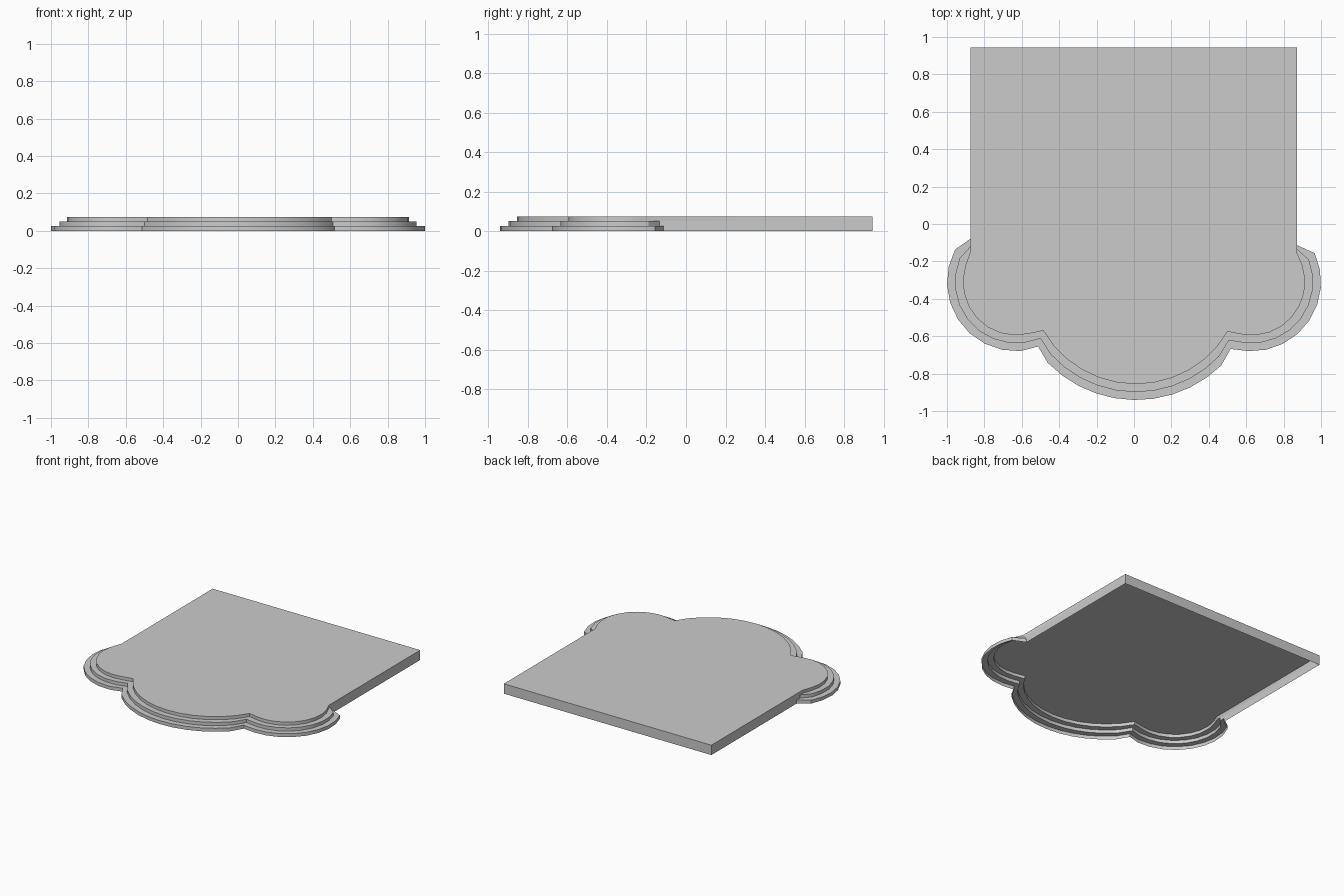
import bpy, bmesh, math

if "Cube" in bpy.data.objects:
    bpy.data.objects.remove(bpy.data.objects["Cube"])

BACK_Y, LEFT_X, RIGHT_X = 0.945, -0.875, 0.871
LOBE_X, LOBE_Y = 0.63, -0.31
BOW = (0.01, -0.283)
HEIGHTS = [0.0, 0.026, 0.051, 0.075]
# per tier: left join y, left notch, right notch, right join y
TIERS = [
    (-0.08, (-0.513, -0.655), (0.517, -0.668), -0.113),
    (-0.12, (-0.50, -0.612), (0.507, -0.622), -0.133),
    (-0.15, (-0.485, -0.57), (0.50, -0.575), -0.153),
]


def arc(start, end, centre, radius, n):
    """Counter-clockwise arc with fixed end points; the last point is left out."""
    a = math.atan2(start[1] - centre[1], start[0] - centre[0])
    b = math.atan2(end[1] - centre[1], end[0] - centre[0])
    if b < a:
        b += 2 * math.pi
    pts = [start]
    for i in range(1, n):
        t = a + (b - a) * i / n
        pts.append((centre[0] + radius * math.cos(t), centre[1] + radius * math.sin(t)))
    return pts


def outline(tier):
    """Left lobe, central bow and right lobe, closed by the two back corners."""
    left_y, left_notch, right_notch, right_y = TIERS[tier]
    inset = 0.0425 * tier
    start, end = (LEFT_X, left_y), (RIGHT_X, right_y)
    pts = arc(start, left_notch, (-LOBE_X, LOBE_Y), 0.37 - inset, 10)
    pts += arc(left_notch, right_notch, BOW, 0.658 - inset, 12)
    pts += arc(right_notch, end, (LOBE_X, LOBE_Y), 0.37 - inset, 10)
    return pts + [end, (RIGHT_X, BACK_Y), (LEFT_X, BACK_Y)]


bm = bmesh.new()
previous = None
for tier in range(3):
    pts = outline(tier)
    low = [bm.verts.new((x, y, HEIGHTS[tier])) for x, y in pts]
    high = [bm.verts.new((x, y, HEIGHTS[tier + 1])) for x, y in pts]
    n = len(pts)
    # risers and outer walls
    for i in range(n):
        j = (i + 1) % n
        bm.faces.new((low[i], low[j], high[j], high[i]))
    # treads follow only the curved front
    if previous:
        for i in range(n - 3):
            bm.faces.new((previous[i], previous[i + 1], low[i + 1], low[i]))
    previous = high
# top deck; the underside stays open
bm.faces.new(previous)
bmesh.ops.remove_doubles(bm, verts=bm.verts, dist=1e-5)

mesh = bpy.data.meshes.new("stepped_platform")
bm.to_mesh(mesh)
bm.free()
platform = bpy.data.objects.new("stepped_platform", mesh)
bpy.context.collection.objects.link(platform)
bpy.context.view_layer.objects.active = platform
platform.select_set(True)
bpy.ops.object.shade_smooth_by_angle(angle=math.radians(30))
